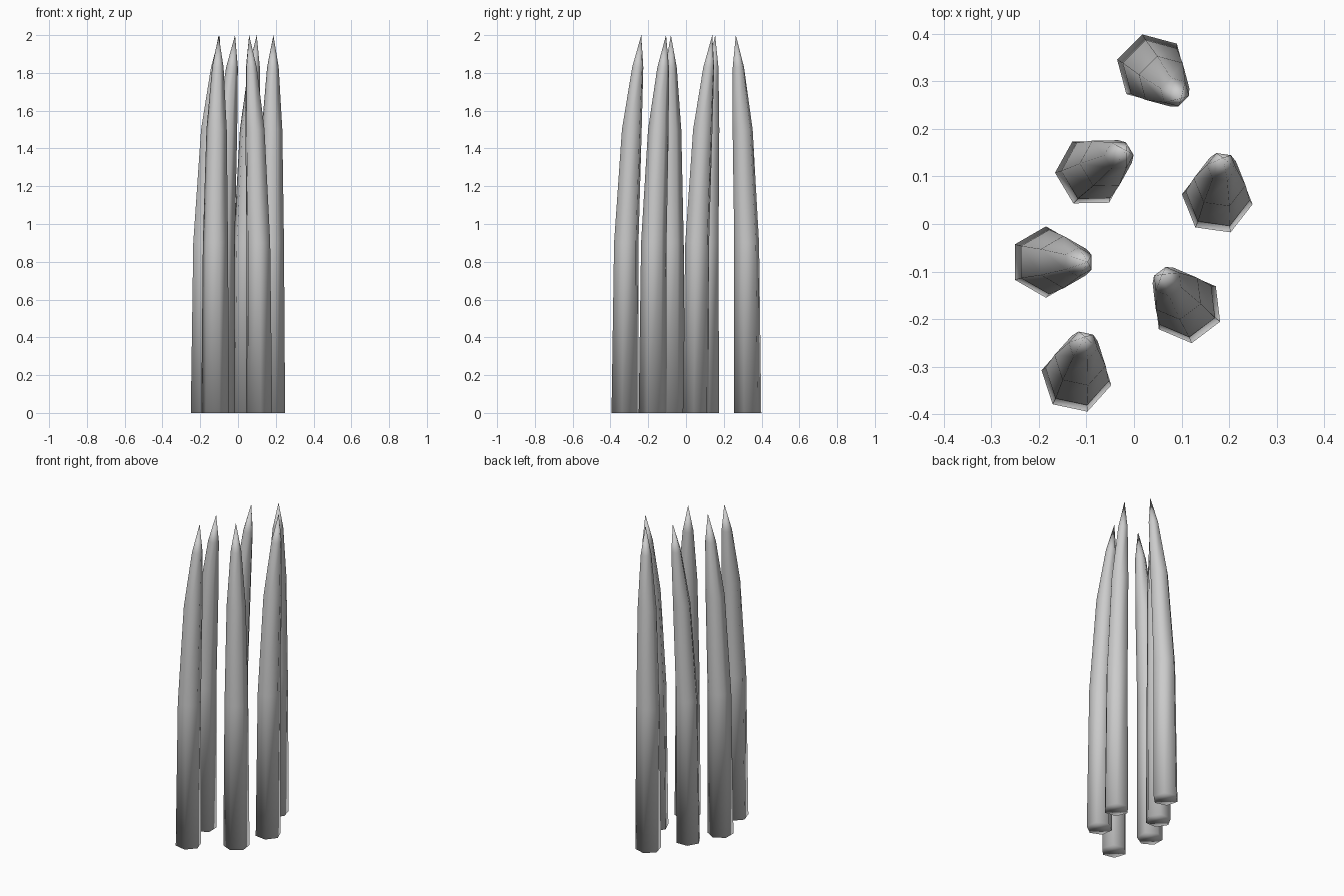
import bpy, bmesh
from math import cos, sin, radians, pi

if "Cube" in bpy.data.objects:
    bpy.data.objects.remove(bpy.data.objects["Cube"])

# Profile shared by all spikes: height, radius, sideways bend
RINGS = [(0.0, 0.075, 0.0), (0.9, 0.068, 0.007), (1.5, 0.055, 0.037), (1.83, 0.031, 0.069)]
TIP = (2.0, 0.088)
SIDES = 6


def spike(name, x, y, angle):
    """Six-sided tapering spike that leans towards the given angle."""
    a = radians(angle)
    bm = bmesh.new()
    rings = []
    for z, r, bend in RINGS:
        cx, cy = bend * cos(a), bend * sin(a)
        ring = []
        for i in range(SIDES):
            t = a + 2 * pi * (i + 0.5) / SIDES
            ring.append(bm.verts.new((cx + r * cos(t), cy + r * sin(t), z)))
        rings.append(ring)
    tip = bm.verts.new((TIP[1] * cos(a), TIP[1] * sin(a), TIP[0]))
    bm.faces.new(rings[0][::-1])
    for low, high in zip(rings, rings[1:]):
        for i in range(SIDES):
            j = (i + 1) % SIDES
            bm.faces.new((low[i], low[j], high[j], high[i]))
    for i in range(SIDES):
        bm.faces.new((rings[-1][i], rings[-1][(i + 1) % SIDES], tip))
    for f in bm.faces:
        f.smooth = True
    mesh = bpy.data.meshes.new(name)
    bm.to_mesh(mesh)
    bm.free()
    obj = bpy.data.objects.new(name, mesh)
    obj.location = (x, y, 0)
    bpy.context.collection.objects.link(obj)


# Scattered cluster of spikes: base position and lean direction
PLACES = [
    (0.037, 0.326, -45),
    (-0.091, 0.109, 31),
    (0.175, 0.052, 82),
    (-0.185, -0.080, 0),
    (0.112, -0.176, 127),
    (-0.121, -0.323, 78),
]
for n, (x, y, angle) in enumerate(PLACES, 1):
    spike(f"spike_{n}", x, y, angle)
